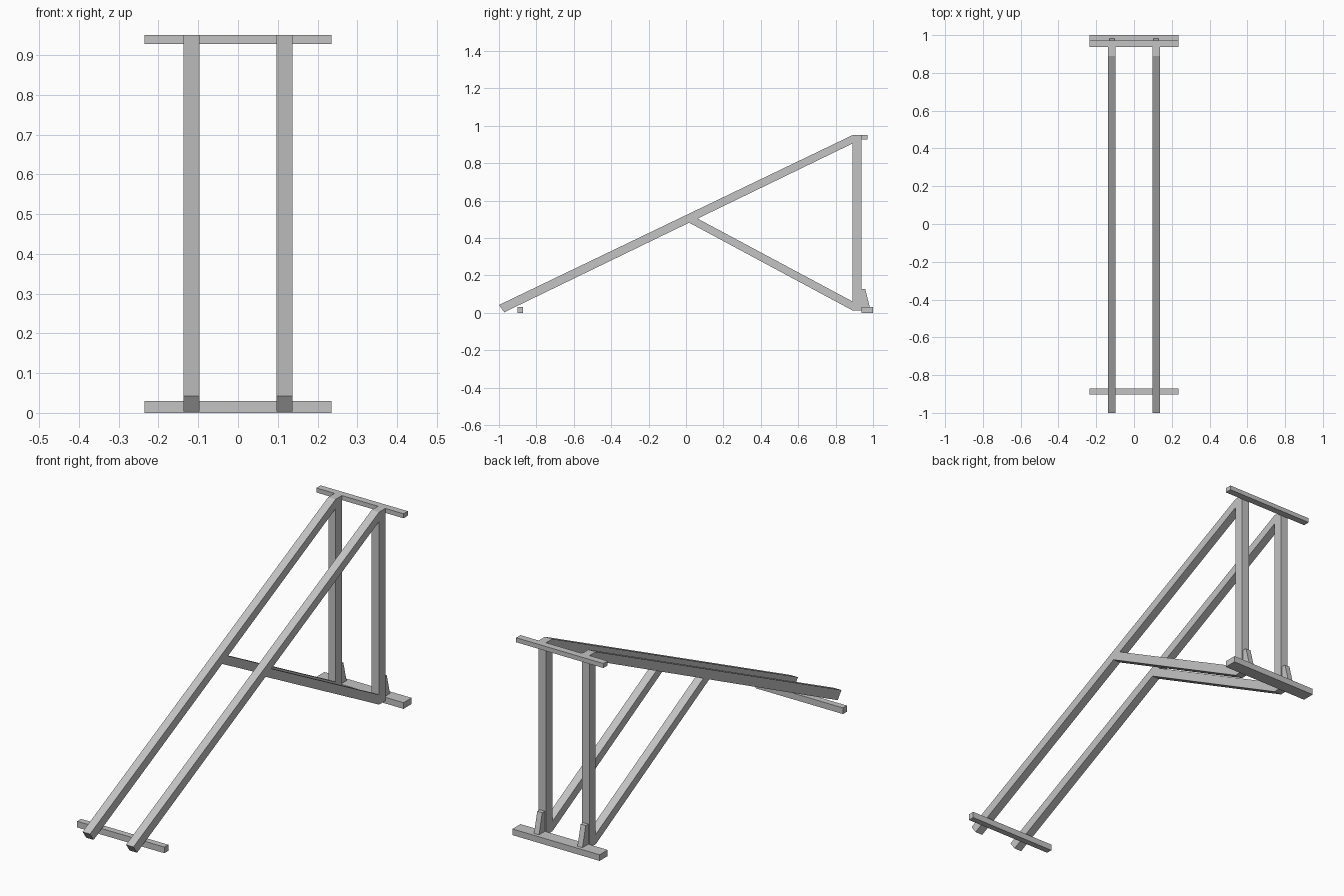
import bpy
import bmesh

cube = bpy.data.objects.get("Cube")
if cube:
    bpy.data.objects.remove(cube, do_unlink=True)

grey = bpy.data.materials.new("plain_grey")
grey.use_nodes = True
colour = (0.55, 0.55, 0.55, 1)
grey.diffuse_color = colour
grey.node_tree.nodes["Principled BSDF"].inputs["Base Color"].default_value = colour


def extrude_profile(name, profile, x_mid, width):
    """Extrude a (y, z) side profile along x, centred on x_mid."""
    bm = bmesh.new()
    face = bm.faces.new([bm.verts.new((x_mid - width / 2, y, z)) for y, z in profile])
    result = bmesh.ops.extrude_face_region(bm, geom=[face])
    moved = [v for v in result["geom"] if isinstance(v, bmesh.types.BMVert)]
    bmesh.ops.translate(bm, verts=moved, vec=(width, 0, 0))
    bmesh.ops.recalc_face_normals(bm, faces=bm.faces)
    mesh = bpy.data.meshes.new(name)
    bm.to_mesh(mesh)
    bm.free()
    mesh.materials.append(grey)
    obj = bpy.data.objects.new(name, mesh)
    bpy.context.collection.objects.link(obj)
    return obj


def rect(y0, y1, z0, z1):
    return [(y0, z0), (y1, z0), (y1, z1), (y0, z1)]


BEAM_X, BEAM_W = 0.117, 0.04
POST_Y0, POST_Y1, TOP = 0.89, 0.938, 0.95

# Side frames: sloping beam, upright post, diagonal brace and foot wedge
frame_parts = {
    "sloping_beam": ([(-0.972, 0.003), (POST_Y0, 0.905), (POST_Y0, TOP), (-1.0, 0.042)], BEAM_W),
    "rear_post": (rect(POST_Y0, POST_Y1, 0.013, TOP), BEAM_W),
    "diagonal_brace": ([(0.015, 0.483), (POST_Y0, 0.013), (POST_Y0, 0.061), (0.06, 0.505)], BEAM_W),
    "foot_wedge": ([(POST_Y1, 0.03), (0.983, 0.03), (0.958, 0.128), (POST_Y1, 0.128)], 0.027),
}
for side, sign in (("left", 1), ("right", -1)):
    for part, (profile, width) in frame_parts.items():
        extrude_profile(f"{side}_{part}", profile, sign * BEAM_X, width)

# Crossbars joining the two frames
crossbars = {
    "front_crossbar": rect(-0.902, -0.872, 0, 0.03),
    "rear_bottom_crossbar": rect(POST_Y1, 1.0, 0, 0.03),
    "rear_top_crossbar": rect(POST_Y1, 0.971, 0.928, TOP),
}
for name, profile in crossbars.items():
    extrude_profile(name, profile, 0, 0.47)
